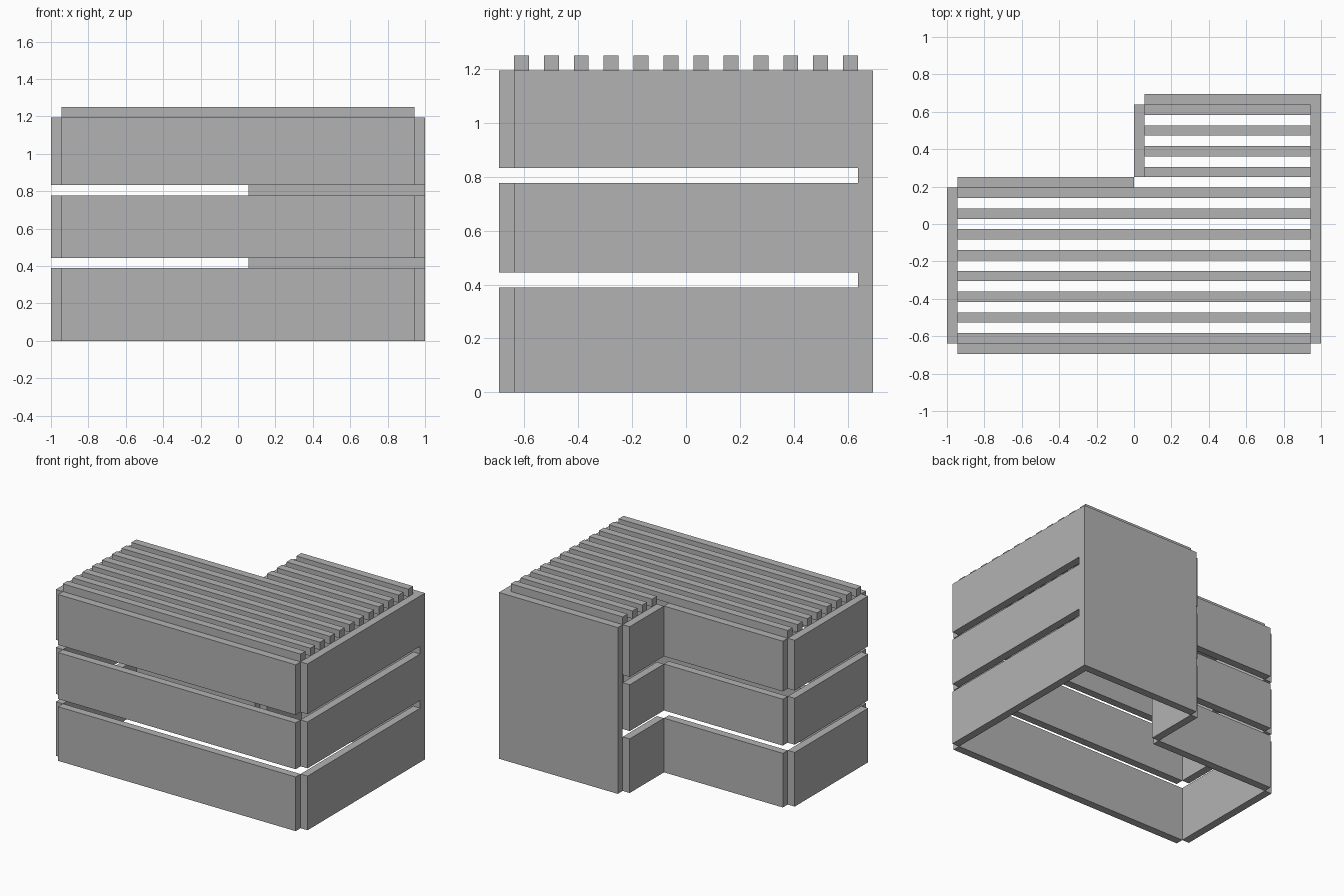
import bpy

cube = bpy.data.objects.get("Cube")
if cube:
    bpy.data.objects.remove(cube, do_unlink=True)

U = 1 / 18  # wall thickness module; the plan is 36 x 25 modules

grey = bpy.data.materials.new("plain grey")
grey.use_nodes = True
colour = (0.45, 0.45, 0.45, 1)
grey.diffuse_color = colour
grey.node_tree.nodes["Principled BSDF"].inputs["Base Color"].default_value = colour


def box(name, x, y, z):
    """Box from (min, max) ranges given in modules."""
    bpy.ops.mesh.primitive_cube_add(size=1)
    ob = bpy.context.object
    ob.name = name
    ob.location = [(a + b) / 2 * U for a, b in (x, y, z)]
    ob.scale = [(b - a) * U for a, b in (x, y, z)]
    bpy.ops.object.transform_apply(location=True, rotation=False, scale=True)
    ob.data.materials.append(grey)
    return ob


# Storey bands, separated by open horizontal slits
bands = {"lower": (0, 7), "middle": (8, 14), "upper": (15, 21.5)}
walls = {
    "front_wall": ((-17, 17), (-12.5, -11.5)),
    "left_wall": ((17, 18), (-11.5, 11.5)),
    "right_wall": ((-18, -17), (-11.5, 3.5)),
    "recessed_back_wall": ((-17, 0), (3.5, 4.5)),
    "return_wall": ((0, 1), (4.5, 11.5)),
}
for level, z in bands.items():
    for wall, (x, y) in walls.items():
        box(f"{level}_{wall}", x, y, z)

# Solid full-height wall at the back
box("back_wall", (1, 18), (11.5, 12.5), (0, 21.5))

# Roof slats, shorter over the rear wing
for i in range(12):
    y = -11.5 + 2 * i
    x = (-17, 17) if i < 8 else (1, 17)
    box(f"roof_slat_{i + 1}", x, (y, y + 1), (21.5, 22.5))
